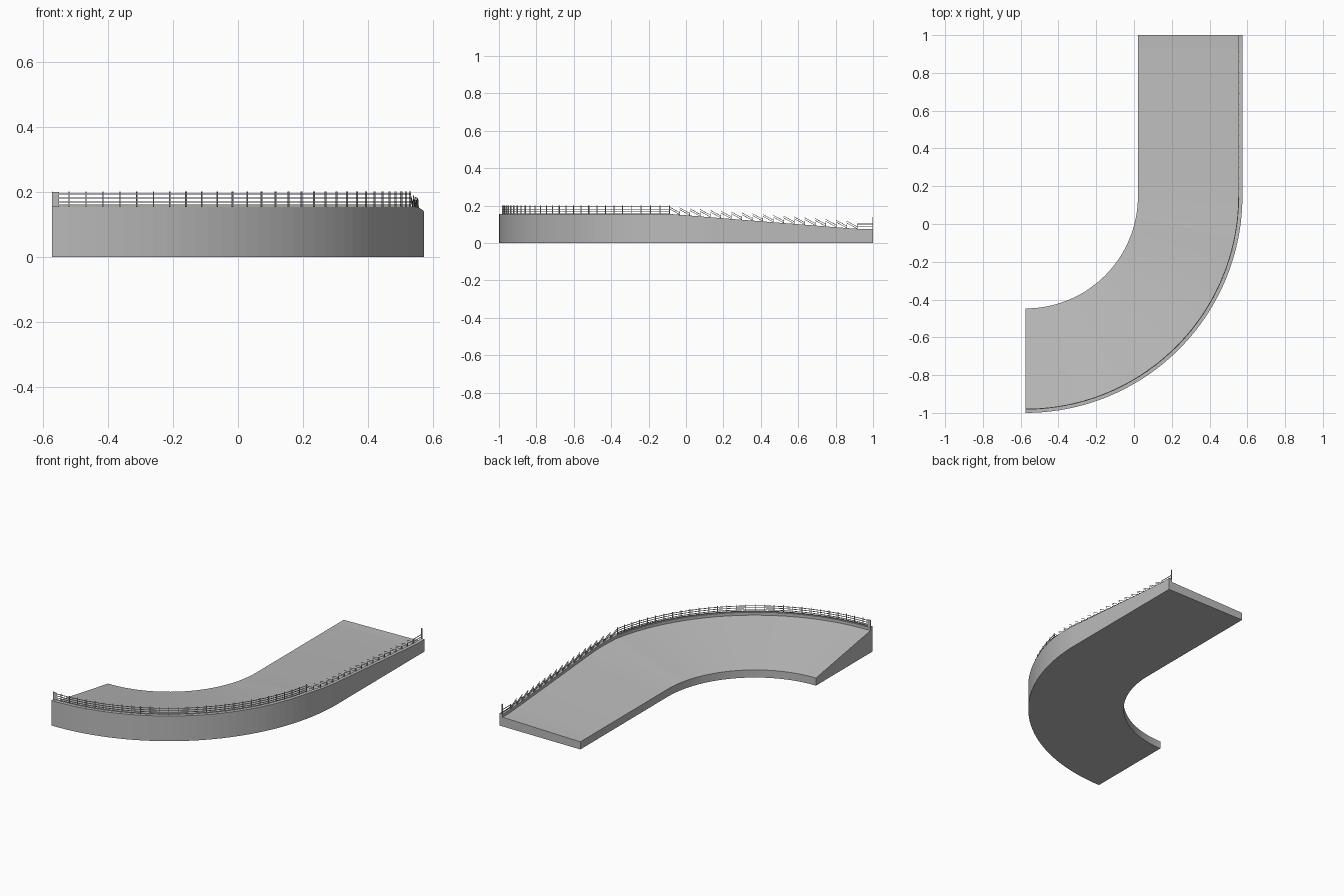
import bpy, bmesh
from math import sin, cos, pi
from mathutils import Vector

cube = bpy.data.objects.get("Cube")
if cube:
    bpy.data.objects.remove(cube)

grey = bpy.data.materials.new("concrete_grey")
grey.use_nodes = True
grey.diffuse_color = (0.5, 0.5, 0.5, 1)
grey.node_tree.nodes["Principled BSDF"].inputs["Base Color"].default_value = (0.5, 0.5, 0.5, 1)

# Plan: quarter bend followed by a straight ramp
CX, CY = -0.574, 0.148
R_OUT, R_IN = 1.148, 0.595
BEND = R_OUT * pi / 2
TOTAL = BEND + 1 - CY
CURB = 0.022
FENCE = R_OUT - CURB + 0.003


def place(s, r, z):
    """Point at distance s along the outer edge, at radius r."""
    a = min(s, BEND) / R_OUT
    return Vector((CX + r * sin(a), CY - r * cos(a) + max(s - BEND, 0), z))


def edge_height(s):
    """Curb height: level round the bend, then falling."""
    y = place(s, R_OUT, 0).y
    t = min(max((y + 0.09) / 1.01, 0), 1)
    return 0.155 - 0.08 * t


def finish(bm, name):
    bmesh.ops.recalc_face_normals(bm, faces=bm.faces)
    mesh = bpy.data.meshes.new(name)
    bm.to_mesh(mesh)
    bm.free()
    mesh.materials.append(grey)
    obj = bpy.data.objects.new(name, mesh)
    bpy.context.collection.objects.link(obj)
    return obj


def loft(bm, sections):
    rings = [[bm.verts.new(p) for p in sec] for sec in sections]
    n = len(rings[0])
    for a, b in zip(rings, rings[1:]):
        for i in range(n):
            j = (i + 1) % n
            bm.faces.new((a[i], a[j], b[j], b[i]))
    bm.faces.new(rings[0])
    bm.faces.new(rings[-1][::-1])


def bar(bm, s0, z0, s1, z1, wide=0.003, tall=0.003):
    """Thin rail between two places along the fence line."""
    loft(bm, [[place(s, FENCE + dr, z + dz)
               for dr, dz in ((-wide / 2, 0), (wide / 2, 0), (wide / 2, tall), (-wide / 2, tall))]
              for s, z in ((s0, z0), (s1, z1))])


def post(bm, s, height, wide=0.006, deep=0.003):
    z = edge_height(s) - 0.002
    s = min(max(s, deep / 2), TOTAL - deep / 2)
    bar(bm, s - deep / 2, z, s + deep / 2, z, wide, height)


# Banked road slab with raised outer curb
stations = [BEND * i / 40 for i in range(41)]
stations += [BEND + (TOTAL - BEND) * i / 12 for i in range(1, 13)]
sections = []
for s in stations:
    h = edge_height(s)
    profile = [(R_OUT, 0), (R_OUT, h), (R_OUT - CURB, h),
               (R_OUT - CURB, h - 0.018), (R_IN, 0.047), (R_IN, 0)]
    sections.append([place(s, r, z) for r, z in profile])
bm = bmesh.new()
loft(bm, sections)
finish(bm, "banked_road")

# Fence on the level bend: posts and continuous rails
LEVEL = R_OUT * 1.36
COUNT = 29
step = LEVEL / COUNT
posts, rails = bmesh.new(), bmesh.new()
for i in range(COUNT + 1):
    post(posts, i * step, 0.048)
    if i < COUNT:
        for lift in (0.003, 0.013, 0.025, 0.037):
            z = 0.155 + lift
            bar(rails, i * step, z, (i + 1) * step, z)

# Fence on the ramp: short slanted rails between posts
RAMP_END = TOTAL - 0.085
COUNT = 18
step = (RAMP_END - LEVEL) / COUNT
for i in range(COUNT):
    s = LEVEL + i * step
    post(posts, s, 0.022)
    top, low = edge_height(s), edge_height(s + step)
    for lift in (0.036, 0.026):
        bar(rails, s, top + lift, s + step, low + lift - 0.026)

# Level fence panel at the foot of the ramp
post(posts, RAMP_END, 0.03)
post(posts, TOTAL, 0.065)
for lift in (0.01, 0.025):
    bar(rails, RAMP_END, 0.075 + lift, TOTAL, 0.075 + lift)
finish(posts, "fence_posts")
finish(rails, "fence_rails")

# Solid panel closing the upper end of the fence
bm = bmesh.new()
bar(bm, 0, 0.15, CURB, 0.15, 0.004, 0.05)
finish(bm, "fence_end_panel")
